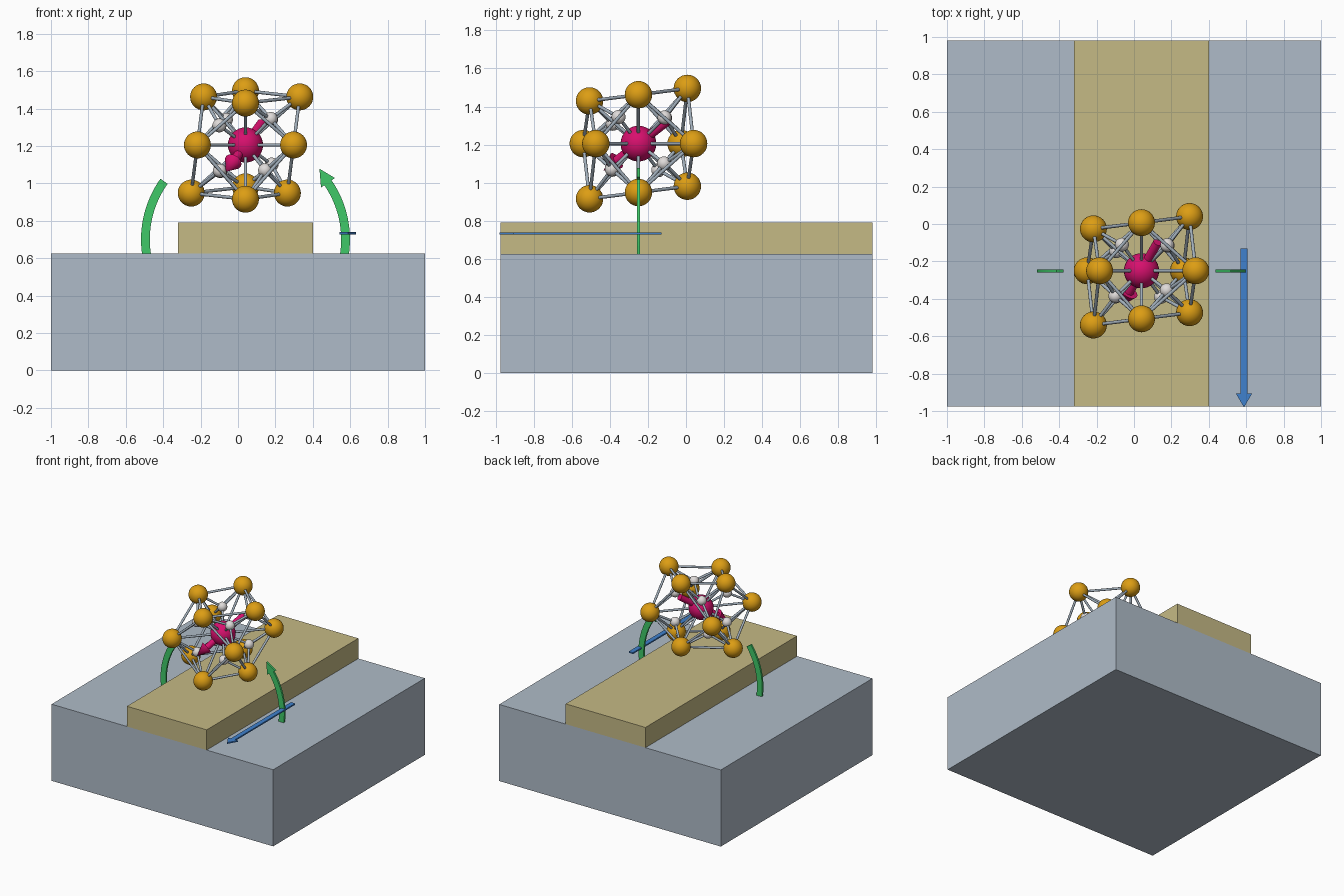
import bpy, bmesh, math
from itertools import product
from mathutils import Vector, Matrix

if "Cube" in bpy.data.objects:
    bpy.data.objects.remove(bpy.data.objects["Cube"])


def material(name, rgb):
    m = bpy.data.materials.new(name)
    m.diffuse_color = (*rgb, 1)
    m.use_nodes = True
    m.node_tree.nodes["Principled BSDF"].inputs["Base Color"].default_value = m.diffuse_color
    return m


SLATE = material("slate_blue", (0.43, 0.50, 0.58))
SAND = material("sand", (0.56, 0.49, 0.235))
GOLD = material("gold", (0.72, 0.34, 0.007))
MAGENTA = material("magenta", (0.68, 0.005, 0.155))
WHITE = material("off_white", (0.74, 0.71, 0.70))
STEEL = material("steel", (0.36, 0.43, 0.50))
GREEN = material("green", (0.05, 0.58, 0.14))
BLUE = material("blue", (0.05, 0.22, 0.61))


def finish(name, bm, mat, smooth=False):
    """Turn a bmesh into an object, keeping hard edges sharp."""
    bmesh.ops.recalc_face_normals(bm, faces=bm.faces[:])
    if smooth:
        for f in bm.faces:
            f.smooth = True
        for e in bm.edges:
            e.smooth = e.calc_face_angle(0) < 0.7
    me = bpy.data.meshes.new(name)
    bm.to_mesh(me)
    bm.free()
    me.materials.append(mat)
    ob = bpy.data.objects.new(name, me)
    bpy.context.collection.objects.link(ob)
    return ob


def box(name, lo, hi, mat):
    lo, hi = Vector(lo), Vector(hi)
    bm = bmesh.new()
    bmesh.ops.create_cube(bm, size=1, matrix=Matrix.Translation((lo + hi) / 2)
                          @ Matrix.Diagonal((*(hi - lo), 1)))
    return finish(name, bm, mat)


def spheres(name, points, radius, mat):
    bm = bmesh.new()
    for p in points:
        bmesh.ops.create_uvsphere(bm, u_segments=32, v_segments=16, radius=radius,
                                  matrix=Matrix.Translation(p))
    return finish(name, bm, mat, True)


def add_rod(bm, a, b, r1, r2, sides=12):
    d = b - a
    rot = d.to_track_quat('Z', 'Y').to_matrix().to_4x4()
    bmesh.ops.create_cone(bm, cap_ends=True, segments=sides, radius1=r1, radius2=r2,
                          depth=d.length, matrix=Matrix.Translation((a + b) / 2) @ rot)


def plate(name, outline, thickness, mat):
    """Extrude a closed 3D outline symmetrically along its thickness vector."""
    t = Vector(thickness)
    bm = bmesh.new()
    f = bm.faces.new([bm.verts.new(Vector(p) - t / 2) for p in outline])
    ext = bmesh.ops.extrude_face_region(bm, geom=[f])
    bmesh.ops.translate(bm, vec=t, verts=[v for v in ext["geom"]
                                          if isinstance(v, bmesh.types.BMVert)])
    return finish(name, bm, mat)


# Stepped base
box("base_slab", (-1, -0.975, 0), (1, 0.98, 0.625), SLATE)
box("raised_strip", (-0.32, -0.975, 0.625), (0.40, 0.98, 0.79), SAND)

# Cluster: twelve sheared outer atoms around one centre
C = Vector((0.04, -0.25, 1.205))
D, E = 0.257, 0.033


def outer_sites(sx, sy, sz):
    return [Vector((sx * D + E * sz, 0, sz * D)),
            Vector((0, sy * D, sz * D + E * sy)),
            Vector((sx * D, sy * D + E * sx, 0))]


outer, inner, links = [], [], []
for s in product((-1, 1), repeat=3):
    trio = outer_sites(*s)
    # inner atom is equally far from the centre and its three outer atoms
    hole = Matrix(trio).inverted() @ Vector([p.length_squared / 2 for p in trio])
    inner.append(hole)
    links.append((hole, Vector()))
    links += [(hole, p) for p in trio]
    links += [(trio[i], trio[(i + 1) % 3]) for i in range(3)]
    outer += [p for p in trio if all((p - q).length > 0.01 for q in outer)]
links += [(Vector(), p) for p in outer]

spheres("outer_atoms", [C + p for p in outer], 0.072, GOLD)
spheres("inner_atoms", [C + p for p in inner], 0.037, WHITE)
spheres("centre_atom", [C], 0.094, MAGENTA)

bm = bmesh.new()
for a, b in links:
    add_rod(bm, C + a, C + b, 0.009, 0.009)
finish("bond_rods", bm, STEEL, True)

# Arrow through the centre atom
axis = Vector((0.41, 0.72, 0.56)).normalized()
bm = bmesh.new()
add_rod(bm, C + axis * 0.21, C - axis * 0.165, 0.024, 0.024, 24)
add_rod(bm, C - axis * 0.16, C - axis * 0.255, 0.048, 0, 24)
finish("centre_arrow", bm, MAGENTA, True)

# Curved rotation arrow, in two arcs
R, HALF = 0.535, 0.0235


def arc_point(side, deg, r):
    a = math.radians(deg)
    return (0.04 + side * r * math.cos(a), -0.25, 0.70 + r * math.sin(a))


def arc_band(side, start, end, n=20):
    angles = [start + (end - start) * i / n for i in range(n + 1)]
    return ([arc_point(side, a, R + HALF) for a in angles],
            [arc_point(side, a, R - HALF) for a in reversed(angles)])


up, down = arc_band(-1, -10, 35.5)
plate("left_arc", up + down, (0, 0.016, 0), GREEN)
up, down = arc_band(1, -10, 34.5)
head = [arc_point(1, 34.5, R + 0.045), arc_point(1, 43.7, R + 0.012),
        arc_point(1, 34.5, R - 0.045)]
plate("right_arc_arrow", up + head + down, (0, 0.016, 0), GREEN)

# Straight flat arrow pointing forwards
half = [(0.019, -0.13), (0.019, -0.905), (0.044, -0.905)]
outline = half + [(0, -0.98)] + [(-x, y) for x, y in reversed(half)]
plate("straight_arrow", [(0.588 + x, y, 0.733) for x, y in outline], (0, 0, 0.011), BLUE)
